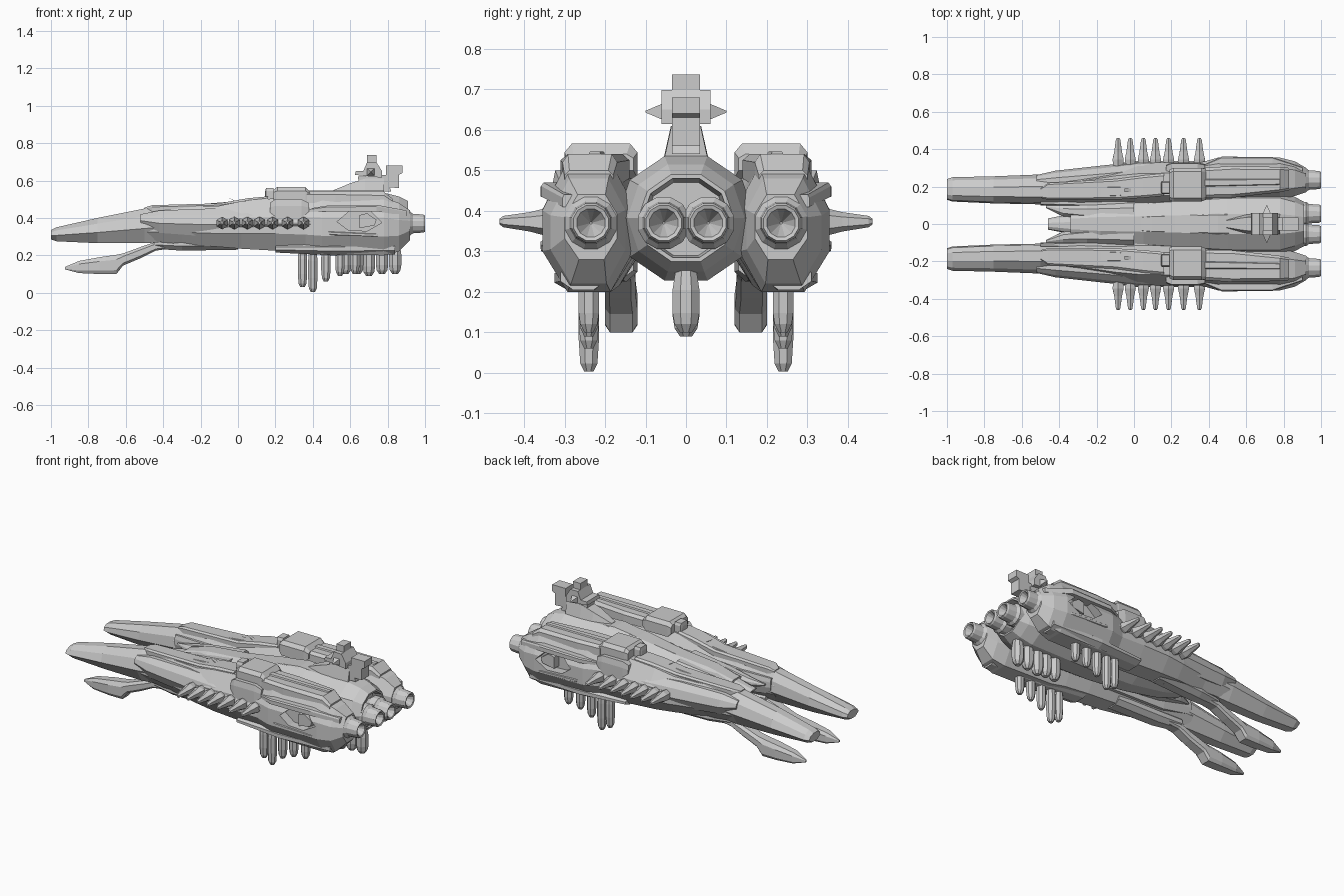
import bpy, bmesh, math
from mathutils import Vector

OCT = [(-1, -.35), (-.5, -1), (.45, -1), (1, -.35), (1, .3), (.5, 1), (-.55, 1), (-1, .4)]
FULL = [(-1, -.6), (-.7, -1), (.7, -1), (1, -.6), (1, .5), (.6, 1), (-.6, 1), (-1, .5)]
BLADE = [(-1, -.2), (-.4, -1), (.4, -1), (1, -.15), (.75, .55), (.2, 1), (-.5, 1), (-.9, .5)]
BOX = [(-1, -1), (1, -1), (1, .5), (.8, 1), (-.8, 1), (-1, .5)]
TRAP = [(-1, -1), (1, -1), (.6, 1), (-.6, 1)]
DECA = [(math.cos(math.tau * i / 10) * 1.0, math.sin(math.tau * i / 10) / .951) for i in range(10)]


def finish(name, bm, mirror):
    bmesh.ops.recalc_face_normals(bm, faces=bm.faces)
    me = bpy.data.meshes.new(name)
    bm.to_mesh(me)
    bm.free()
    ob = bpy.data.objects.new(name, me)
    bpy.context.collection.objects.link(ob)
    if mirror:
        m = ob.modifiers.new("mirror", 'MIRROR')
        m.use_axis = (False, True, False)
        m.use_mirror_merge = False
    return ob


def skin(bm, rings):
    rings = [[bm.verts.new(p) for p in r] for r in rings]
    n = len(rings[0])
    for a, b in zip(rings, rings[1:]):
        for i in range(n):
            bm.faces.new((a[i], a[(i + 1) % n], b[(i + 1) % n], b[i]))
    bm.faces.new(rings[0])
    bm.faces.new(rings[-1])


def loft(name, profile, stations, mirror=True):
    """Sweep a unit profile along x; station = x, y0, y1, z0, z1."""
    bm = bmesh.new()
    skin(bm, [[(x, (a + b) / 2 + u * (b - a) / 2, (c + d) / 2 + v * (d - c) / 2)
               for u, v in profile] for x, a, b, c, d in stations])
    return finish(name, bm, mirror)


def turned(name, pts, origin, axis, n=8, mirror=True):
    """Turn (distance, radius) points round an axis."""
    q = Vector(axis).to_track_quat('Z', 'Y')
    bm = bmesh.new()
    skin(bm, [[Vector(origin) + q @ Vector((r * math.cos(math.tau * (i + .5) / n),
               r * math.sin(math.tau * (i + .5) / n), d)) for i in range(n)] for d, r in pts])
    return finish(name, bm, mirror)


def prism(name, outline, y0, y1, mirror=True):
    """Extrude an xz outline along y."""
    bm = bmesh.new()
    skin(bm, [[(x, y, z) for x, z in outline] for y in (y0, y1)])
    return finish(name, bm, mirror)


# Side hulls with long forward prongs
hull = loft("side_hull", OCT, [
    (-.52, .11, .25, .28, .42), (-.3, .10, .27, .26, .455), (-.1, .10, .31, .245, .465),
    (.02, .10, .325, .235, .49), (.2, .10, .33, .225, .505), (.36, .11, .33, .215, .51),
    (.45, .12, .355, .205, .51), (.78, .13, .355, .20, .51), (.86, .15, .335, .22, .48),
    (.92, .17, .30, .28, .44)])
loft("upper_prong", BLADE, [
    (-1, .13, .24, .285, .335), (-.97, .12, .25, .275, .35), (-.75, .11, .255, .265, .40),
    (-.5, .105, .265, .265, .45), (-.25, .11, .25, .28, .47), (0, .13, .24, .3, .49)])
loft("outer_prong_plate", BLADE, [
    (-.52, .2, .262, .36, .42), (-.42, .19, .285, .32, .44), (-.15, .2, .315, .3, .45),
    (.05, .22, .335, .3, .45), (.25, .24, .33, .31, .43)])
loft("inner_prong_plate", BLADE, [
    (-.5, .10, .13, .33, .42), (-.3, .09, .14, .29, .42), (.1, .09, .14, .28, .44)])
loft("prong_spine", BOX, [
    (-.5, .14, .19, .43, .455), (-.46, .13, .22, .43, .468), (-.1, .13, .24, .44, .478),
    (.05, .14, .26, .46, .505), (.16, .15, .27, .48, .515)])

# Eye-shaped side recess with a block inside and raised brows
cutter = prism("eye_cutter", [(.53, .38), (.59, .335), (.69, .33), (.77, .375), (.71, .435), (.6, .44)],
               .30, .40, False)
cutter.hide_render = True
cutter.hide_viewport = True
cut = hull.modifiers.new("eye", 'BOOLEAN')
cut.object = cutter
cut.operation = 'DIFFERENCE'
hull.modifiers.move(1, 0)
prism("eye_block", [(.65, .345), (.73, .36), (.74, .39), (.69, .425), (.65, .415)], .29, .345)
loft("eye_brow", BOX, [(.38, .28, .32, .43, .45), (.47, .30, .36, .435, .465),
                       (.74, .30, .358, .435, .47), (.9, .26, .305, .41, .44)])
loft("eye_lower_lid", OCT, [(.38, .28, .32, .33, .36), (.5, .30, .36, .30, .335),
                            (.74, .30, .358, .29, .325), (.88, .26, .31, .3, .33)])

# Roof boxes, panels and small turret
loft("roof_box", BOX, [(.19, .125, .29, .5, .55), (.21, .12, .30, .48, .566),
                       (.36, .12, .30, .48, .566), (.385, .13, .295, .5, .54)])
loft("roof_panel", BOX, [(.37, .14, .30, .48, .54), (.52, .14, .31, .48, .54),
                         (.78, .17, .305, .46, .54), (.83, .18, .30, .45, .5)])
loft("panel_ridge", BOX, [(.36, .2, .24, .52, .547), (.78, .21, .24, .52, .547)])
loft("roof_turret", BOX, [(.145, .17, .22, .5, .54), (.15, .16, .23, .5, .56), (.19, .16, .23, .5, .56)])
loft("outer_roof_slab", BOX, [(.17, .27, .315, .38, .48), (.2, .26, .33, .36, .5),
                              (.34, .26, .33, .36, .5), (.38, .27, .32, .38, .48)])
loft("belly_plate", OCT, [(.2, .16, .30, .215, .26), (.5, .18, .325, .2, .27), (.84, .2, .31, .205, .27)])
loft("prong_belly", OCT, [(-.45, .12, .2, .235, .3), (-.3, .12, .23, .225, .3), (0, .13, .25, .23, .3)])

# Drooping lower fins below the prongs
loft("lower_fin", FULL, [
    (-.925, .155, .165, .125, .138), (-.85, .13, .19, .105, .17), (-.74, .12, .2, .10, .19),
    (-.65, .12, .2, .10, .203), (-.615, .12, .2, .145, .21), (-.52, .125, .2, .185, .245),
    (-.44, .125, .2, .225, .272), (-.3, .13, .2, .245, .28)])

# Centre hull with forked bow and hollow stern
loft("centre_hull", DECA, [
    (-.34, -.09, .09, .34, .42), (-.18, -.12, .12, .29, .46), (.05, -.135, .135, .25, .48),
    (.3, -.155, .155, .23, .52), (.5, -.17, .17, .228, .535), (.78, -.172, .172, .228, .535),
    (.86, -.145, .145, .25, .515), (.91, -.118, .118, .275, .49), (.91, -.108, .108, .285, .48),
    (.85, -.10, .10, .29, .47)], False)
loft("bow_fork", BLADE, [(-.47, .085, .1, .375, .385), (-.38, .04, .11, .35, .41),
                         (-.25, .02, .12, .32, .44), (0, .02, .13, .3, .47)])
loft("bow_point", BLADE, [(-.46, -.03, .03, .375, .385), (-.3, -.06, .06, .34, .42),
                          (-.1, -.08, .08, .32, .46)], False)
loft("hull_spine", BOX, [(-.1, -.03, .03, .42, .455), (.1, -.05, .05, .45, .49),
                         (.45, -.06, .06, .48, .54), (.85, -.06, .06, .47, .515)], False)
loft("hull_bridge", BOX, [(0, 0, .16, .32, .43), (.75, 0, .18, .31, .44)])

# Engines
nozzle = [(0, .045), (.03, .066), (.07, .066), (.085, .054), (.14, .05), (.15, .045), (.147, .036), (.08, .003)]
turned("side_engine", nozzle, (.85, .235, .37), (1, 0, 0), 12)
turned("centre_engine", nozzle, (.85, .055, .37), (1, 0, 0), 12)

# Side spikes on a rail
loft("spike_rail", OCT, [(-.11, .29, .318, .355, .39), (.0, .3, .338, .352, .395), (.4, .3, .338, .355, .39)])
for i, x in enumerate((-.085, -.02, .05, .115, .185, .265, .35)):
    turned(f"side_spike_{i}", [(0, .03), (.05, .034), (.09, .024), (.155, .014), (.165, .007)],
           (x, .296, .372), (0, 1, .01), 6)


# Hanging pods
def pod(name, x, y, bottom, r, mirror):
    top = .26
    h = top - bottom
    turned(name, [(0, r * .75), (h * .35, r), (h * .7, r), (h - .02, r * .85), (h, r * .45)],
           (x, y, top), (0, 0, -1), 8, mirror)


for i, (x, z) in enumerate([(.345, .03), (.40, .003), (.47, .06), (.545, .09), (.625, .10)]):
    pod(f"side_pod_{i}", x, .24, z, .027, True)
for i, x in enumerate((.575, .64, .70, .77, .84)):
    pod(f"centre_pod_{i}", x, 0, (.1, .1, .09, .1, .1)[i], .036, False)

# Command tower
loft("tower_base", TRAP, [(.49, -.03, .03, .5, .54), (.6, -.06, .06, .5, .585),
                          (.68, -.062, .062, .5, .61), (.78, -.06, .06, .5, .61)], False)
prism("tower_neck", [(.66, .54), (.82, .54), (.79, .63), (.64, .62)], -.035, .035, False)
prism("tower_rear_box", [(.77, .565), (.86, .56), (.86, .63), (.88, .64), (.88, .68),
                         (.79, .68), (.79, .61), (.75, .61)], -.035, .035, False)
prism("tower_head", [(.625, .63), (.77, .615), (.77, .65), (.74, .698), (.69, .698), (.67, .65), (.63, .65)],
      -.06, .06, False)
prism("tower_cap", [(.69, .69), (.74, .69), (.74, .737), (.69, .737)], -.034, .034, False)
turned("tower_side_point", [(0, .03), (.045, .003)], (.71, .055, .645), (0, 1, 0), 4)

# Small hooked antennae
prism("upper_antenna", [(-.05, .508), (0, .485), (.03, .46), (-.02, .46), (-.01, .485)], .17, .19)
prism("lower_antenna", [(-.06, .228), (0, .235), (.03, .26), (-.03, .26)], .17, .19)
